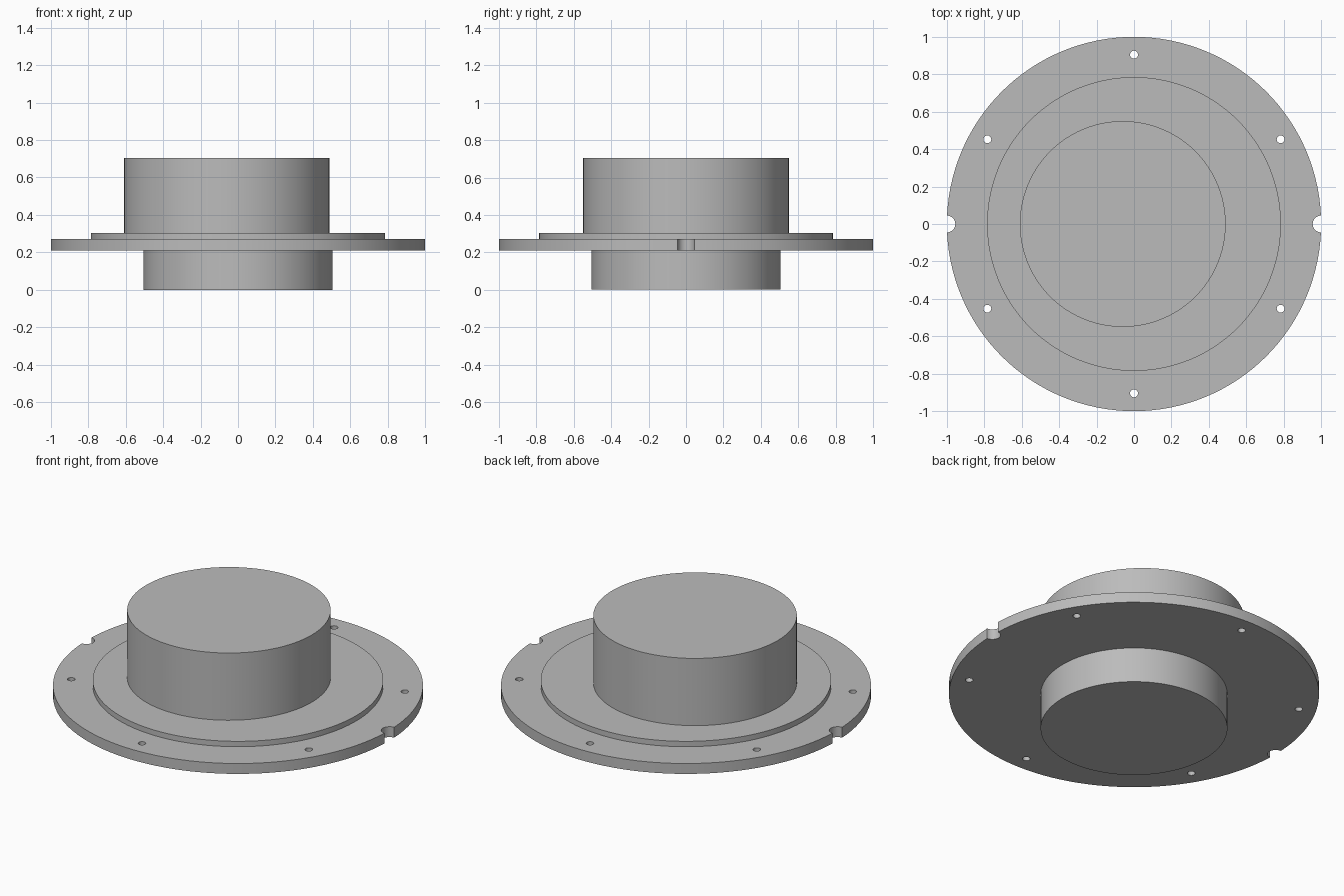
import bpy
import math

if "Cube" in bpy.data.objects:
    bpy.data.objects.remove(bpy.data.objects["Cube"])

grey = bpy.data.materials.new("plain grey")
grey.diffuse_color = (0.5, 0.5, 0.5, 1)
grey.use_nodes = True
grey.node_tree.nodes["Principled BSDF"].inputs["Base Color"].default_value = grey.diffuse_color


def cylinder(name, radius, z0, z1, x=0, y=0, sides=96):
    bpy.ops.mesh.primitive_cylinder_add(vertices=sides, radius=radius, depth=z1 - z0,
                                        location=(x, y, (z0 + z1) / 2))
    obj = bpy.context.object
    obj.name = name
    obj.data.materials.append(grey)
    return obj


def smooth(obj):
    bpy.ops.object.select_all(action='DESELECT')
    obj.select_set(True)
    bpy.context.view_layer.objects.active = obj
    bpy.ops.object.shade_smooth_by_angle(angle=math.radians(30))


# Flange disc, raised step, offset upper drum and lower spigot
flange = cylinder("flange", 1.0, 0.21, 0.272, sides=128)
step = cylinder("raised_step", 0.785, 0.272, 0.304, sides=128)
drum = cylinder("upper_drum", 0.55, 0.304, 0.705, x=-0.06)
spigot = cylinder("lower_spigot", 0.505, 0.0, 0.21)

# Six bolt holes and two half-round edge notches
cutters = []
for i in range(6):
    a = math.radians(30 + 60 * i)
    cutters.append(cylinder("bolt_hole_cutter", 0.021, 0.1, 0.4,
                            0.905 * math.cos(a), 0.905 * math.sin(a), 24))
for side in (-1, 1):
    cutters.append(cylinder("notch_cutter", 0.045, 0.1, 0.4, side, 0, 32))

bpy.context.view_layer.objects.active = flange
for cutter in cutters:
    mod = flange.modifiers.new("cut", 'BOOLEAN')
    mod.operation = 'DIFFERENCE'
    mod.solver = 'EXACT'
    mod.object = cutter
    bpy.ops.object.modifier_apply(modifier=mod.name)
for cutter in cutters:
    bpy.data.objects.remove(cutter, do_unlink=True)

for part in (flange, step, drum, spigot):
    smooth(part)
